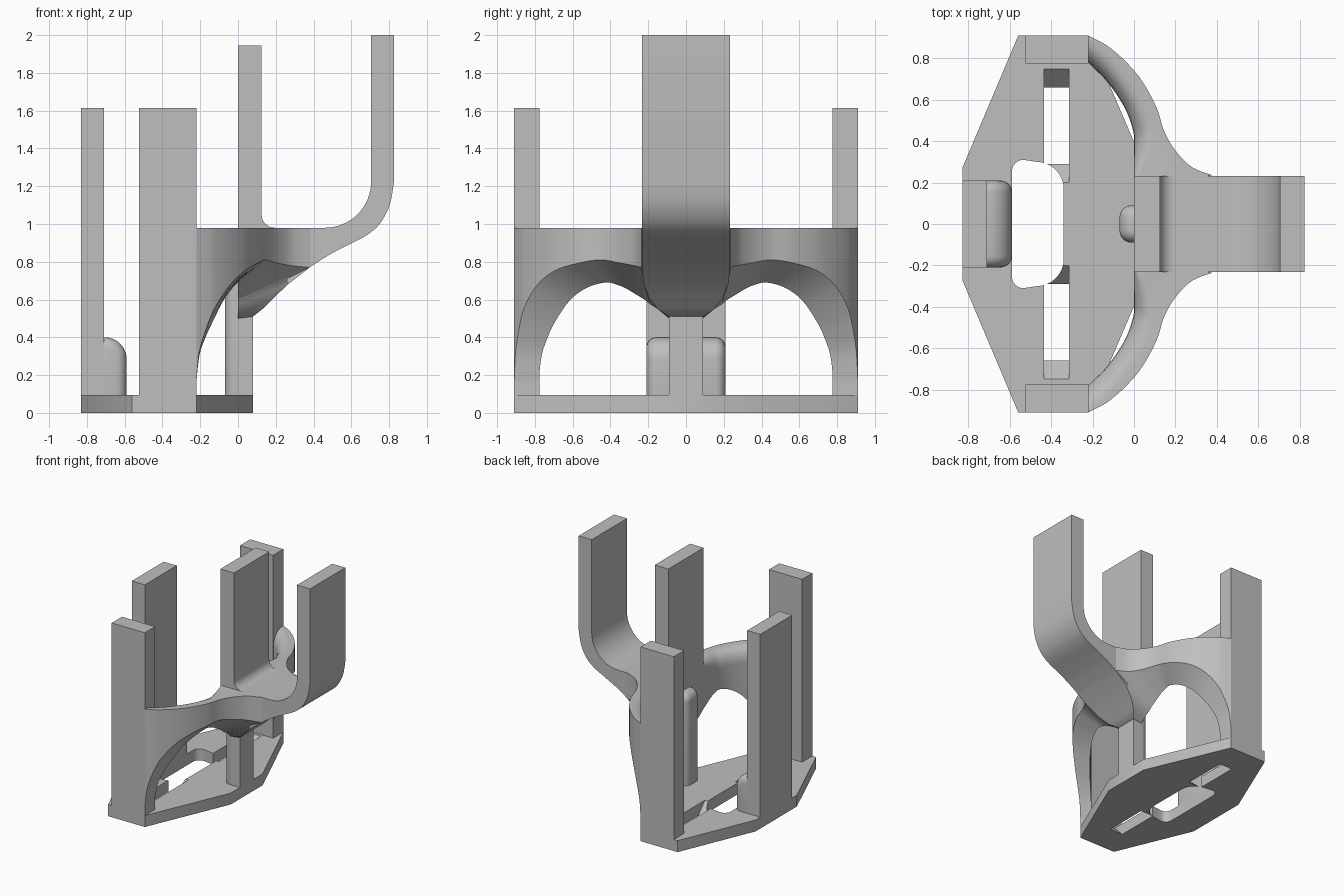
import bpy, bmesh, math
from mathutils import Vector

if "Cube" in bpy.data.objects:
    bpy.data.objects.remove(bpy.data.objects["Cube"])

grey = bpy.data.materials.new("plain grey")
grey.diffuse_color = (0.52, 0.52, 0.52, 1)
grey.use_nodes = True
grey.node_tree.nodes["Principled BSDF"].inputs["Base Color"].default_value = grey.diffuse_color


def make(name, bm):
    bmesh.ops.recalc_face_normals(bm, faces=bm.faces)
    me = bpy.data.meshes.new(name)
    bm.to_mesh(me)
    bm.free()
    ob = bpy.data.objects.new(name, me)
    bpy.context.collection.objects.link(ob)
    me.materials.append(grey)
    return ob


def finish(ob):
    """Apply modifiers, then smooth with sharp edges kept."""
    bpy.ops.object.select_all(action='DESELECT')
    ob.select_set(True)
    bpy.context.view_layer.objects.active = ob
    for m in list(ob.modifiers):
        bpy.ops.object.modifier_apply(modifier=m.name)
    bpy.ops.object.shade_smooth_by_angle(angle=math.radians(32))


def loft(name, sections):
    """Solid through a row of closed cross-sections."""
    bm = bmesh.new()
    rings = [[bm.verts.new(p) for p in s] for s in sections]
    n = len(rings[0])
    for a, b in zip(rings, rings[1:]):
        for i in range(n):
            j = (i + 1) % n
            bm.faces.new((a[i], a[j], b[j], b[i]))
    bm.faces.new(rings[0])
    bm.faces.new(rings[-1])
    return make(name, bm)


def prism_y(name, pts, half):
    return loft(name, [[(x, y, z) for x, z in pts] for y in (-half, half)])


def prism_z(name, pts, z0, z1):
    return loft(name, [[(x, y, z) for x, y in pts] for z in (z0, z1)])


def box(name, x0, x1, y0, y1, z0, z1):
    return prism_z(name, [(x0, y0), (x1, y0), (x1, y1), (x0, y1)], z0, z1)


def arc(cx, cy, r, a0, a1, n=12):
    angs = [math.radians(a0 + (a1 - a0) * i / n) for i in range(n + 1)]
    return [(cx + r * math.cos(a), cy + r * math.sin(a)) for a in angs]


def spline(rows, n=5):
    """Catmull-Rom resampling of rows of numbers."""
    v = [Vector(r) for r in rows]
    out = []
    for i in range(len(v) - 1):
        p0, p1, p2, p3 = v[max(i - 1, 0)], v[i], v[i + 1], v[min(i + 2, len(v) - 1)]
        for k in range(n):
            t = k / n
            out.append(p1 + 0.5 * t * ((p2 - p0) + t * (2 * p0 - 5 * p1 + 4 * p2 - p3
                       + t * (3 * p1 - p0 - 3 * p2 + p3))))
    return out + [v[-1]]


def rounded_block(name, x0, x1, z0, z1, half, r, edge):
    """Block with a rounded top front edge and softened side edges."""
    ob = prism_y(name, [(x0, z0), (x1, z0)] + arc(x1 - r, z1 - r, r, 0, 90) + [(x0, z1)], half)
    bev = ob.modifiers.new("round", 'BEVEL')
    bev.width, bev.segments = edge, 6
    bev.limit_method, bev.angle_limit = 'ANGLE', math.radians(60)
    return ob


# base plate with centre opening and two tapered slots
half = [(-0.83, 0.27), (-0.56, 0.91), (-0.22, 0.91), (0.08, 0.21)]
plate = prism_z("base_plate", half + [(x, -y) for x, y in reversed(half)], 0, 0.095)
rim = arc(-0.535, 0.255, 0.055, 180, 90, 6) + [(-0.48, 0.302)] + arc(-0.47, 0.17, 0.13, 80, 0, 10)
cutters = [prism_z("opening_cutter", rim + [(x, -y) for x, y in reversed(rim)], -0.05, 0.15)]
for s in (1, -1):
    secs = []
    for z in (-0.01, 0.105):
        t = 0.09 * z / 0.095
        y0, y1 = s * (0.29 - t), s * (0.66 + t)
        secs.append([(-0.435, y0, z), (-0.315, y0, z), (-0.315, y1, z), (-0.435, y1, z)])
    cutters.append(loft("slot_cutter", secs))
for c in cutters:
    m = plate.modifiers.new("cut", 'BOOLEAN')
    m.operation, m.object, m.solver = 'DIFFERENCE', c, 'EXACT'
finish(plate)
for c in cutters:
    bpy.data.objects.remove(c)

# uprights standing on the plate
for s, side in ((-1, "front"), (1, "back")):
    finish(box(side + "_upright", -0.525, -0.22, min(s * 0.775, s * 0.91),
               max(s * 0.775, s * 0.91), 0, 1.615))
finish(box("left_upright", -0.83, -0.71, -0.21, 0.21, 0, 1.615))
finish(rounded_block("left_upright_pad", -0.78, -0.59, 0.03, 0.4, 0.21, 0.115, 0.055))

# central stem, flat outside and rounded inside
finish(box("stem", 0, 0.08, -0.09, 0.09, 0.05, 0.515))
stem = rounded_block("stem_rounding", -0.06, 0.07, 0.03, 0.86, 0.09, 0.07, 0.06)
for v in stem.data.vertices:
    v.co.x = -v.co.x
stem.data.flip_normals()
finish(stem)

# curved arches: inner edge xyz, outer edge xyz, mirrored front to back
rows = spline([
    (-.22, .78, .17, -.22, .91, .17),
    (-.205, .765, .30, -.205, .902, .32),
    (-.18, .74, .38, -.17, .885, .44),
    (-.14, .70, .47, -.12, .855, .56),
    (-.08, .62, .59, -.04, .785, .68),
    (-.03, .53, .66, .04, .69, .755),
    (0, .43, .69, .11, .56, .795),
    (0, .37, .68, .145, .45, .81),
    (0, .32, .66, .20, .355, .795),
    (0, .27, .63, .28, .275, .78),
    (0, .22, .60, .38, .235, .77)])
lip = [(.27, .685, .225), (.19, .61, .195), (.13, .55, .15), (.08, .51, .09)]
for (x, z, w), (iy, iz) in zip(lip, ((.19, .575), (.15, .55), (.12, .525), (.09, .50))):
    rows.append((0, iy, iz, x, w, z))
sections = []
for ix, iy, iz, ox, oy, oz in rows:
    ix = min(ix, 0)
    r = 0.12 * min(1, max(0.05, (iy - 0.2) / 0.2))
    d = Vector((ox - ix, oy - iy)).normalized()
    sec = [(ix, iy, iz)]
    for c, h in arc(0, 0, r, 0, 90, 6):
        sec.append((ix + d.x * (r - c), iy + d.y * (r - c), 0.98 - r + h))
    sections.append(sec + [(ox, oy, 0.98), (ox, oy, oz)])
arches = loft("arches", sections)
mir = arches.modifiers.new("mirror", 'MIRROR')
mir.use_axis = (False, True, False)
finish(arches)

# arm root, narrowing down to the stem
stations = [(0, .5, .09), (.08, .51, .09)] + lip[-2::-1] + [(.38, .77, .232)]
finish(loft("arm_root", [[(x, -.232, .98), (x, .232, .98), (x, w, z), (x, -w, z)]
                         for x, z, w in stations]))

# arm bending up into the right upright
under = [tuple(p) for p in spline([(.825, 1.22), (.803, 1.10), (.75, 1.0), (.68, .94),
                                   (.59, .893), (.48, .835), (.38, .77)], 4)]
finish(prism_y("right_arm", [(.38, .98)] + arc(.46, 1.225, .245, -90, 0, 16)
               + [(.705, 2), (.825, 2)] + under, 0.232))

# centre upright with a filleted foot
finish(prism_y("centre_upright", [(0, .9), (0, 1.945), (.125, 1.945)]
               + arc(.195, 1.05, .07, 180, 270, 8) + [(.195, .9)], 0.232))
